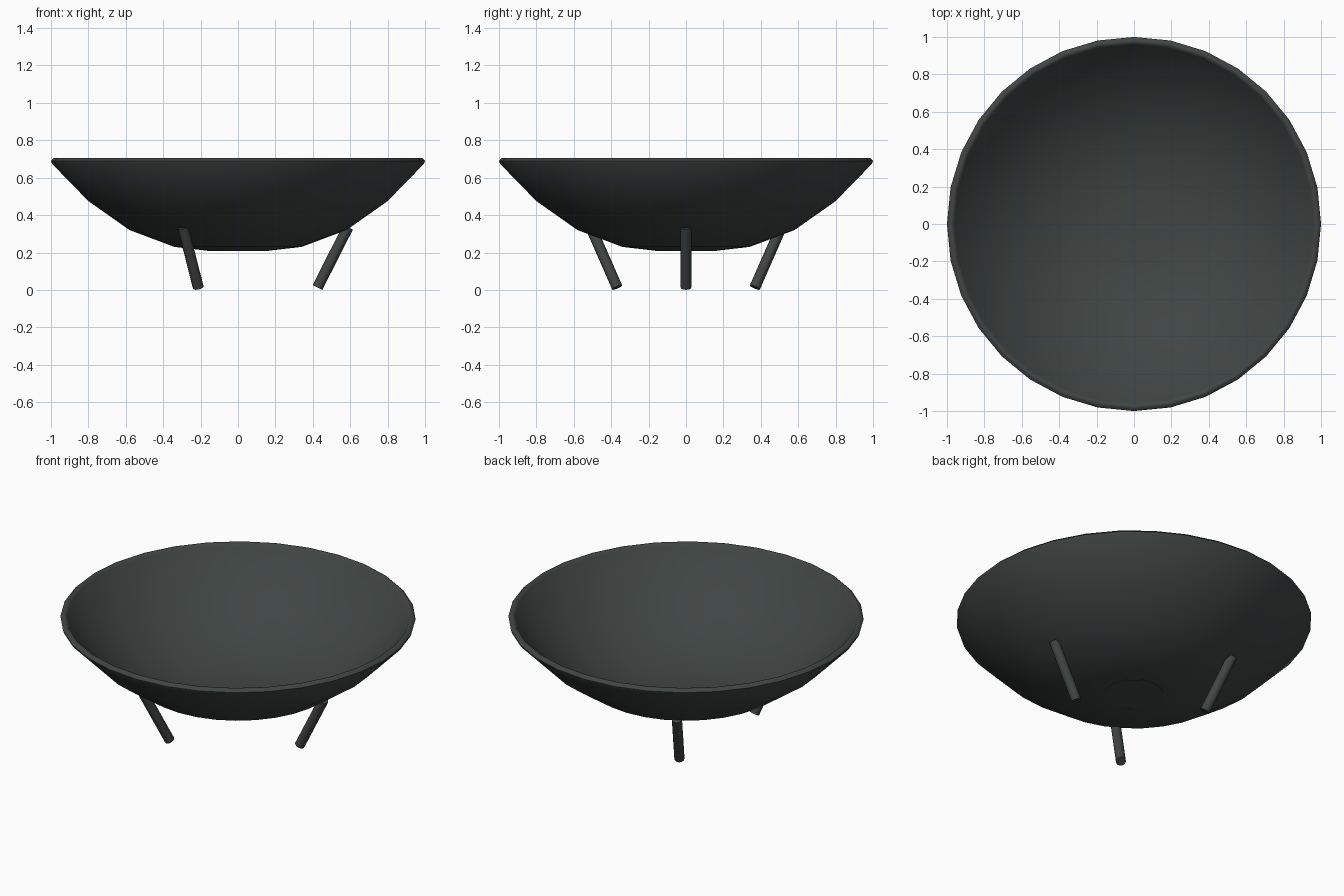
import bpy, bmesh, math
from mathutils import Vector

cube = bpy.data.objects.get("Cube")
if cube:
    bpy.data.objects.remove(cube, do_unlink=True)

# Dark iron, used for every part
iron = bpy.data.materials.new("dark_iron")
iron.use_nodes = True
colour = (0.05, 0.06, 0.058, 1)
iron.diffuse_color = colour
iron.node_tree.nodes["Principled BSDF"].inputs["Base Color"].default_value = colour


def add_object(name, bm, angle):
    bmesh.ops.recalc_face_normals(bm, faces=bm.faces)
    mesh = bpy.data.meshes.new(name)
    bm.to_mesh(mesh)
    bm.free()
    mesh.materials.append(iron)
    obj = bpy.data.objects.new(name, mesh)
    bpy.context.collection.objects.link(obj)
    bpy.ops.object.select_all(action="DESELECT")
    obj.select_set(True)
    bpy.context.view_layer.objects.active = obj
    bpy.ops.object.shade_smooth_by_angle(angle=math.radians(angle))
    return obj


# Bowl: closed shell profile (radius, height), spun around z
profile = [(0, 0.21), (0.165, 0.21), (0.34, 0.23), (0.58, 0.32), (0.8, 0.475),
           (0.995, 0.675), (1, 0.69), (0.985, 0.705), (0.97, 0.705), (0.96, 0.69),
           (0.78, 0.5), (0.565, 0.35), (0.33, 0.262), (0.16, 0.243), (0, 0.24)]
bm = bmesh.new()
verts = [bm.verts.new((r, 0, z)) for r, z in profile]
edges = [bm.edges.new(pair) for pair in zip(verts, verts[1:])]
bmesh.ops.spin(bm, geom=verts + edges, cent=(0, 0, 0), axis=(0, 0, 1),
               angle=math.tau, steps=32, use_merge=True)
bmesh.ops.remove_doubles(bm, verts=bm.verts, dist=0.0005)
bowl = add_object("bowl", bm, 60)

# Base disc: thin plate that shows the seam under the bowl
bm = bmesh.new()
bmesh.ops.create_cone(bm, cap_ends=True, segments=32, radius1=0.165, radius2=0.165, depth=0.006)
bmesh.ops.translate(bm, verts=bm.verts, vec=(0, 0, 0.21))
add_object("base_disc", bm, 30)

# Legs: three splayed rods leaning outward into the bowl
for i, name in enumerate(("left_leg", "back_right_leg", "front_right_leg")):
    turn = math.tau * i / 3
    foot = Vector((0.425 * math.cos(turn), 0.425 * math.sin(turn), 0.0135))
    top = Vector((0.588 * math.cos(turn), 0.588 * math.sin(turn), 0.335))
    axis = top - foot
    bm = bmesh.new()
    bmesh.ops.create_cone(bm, cap_ends=True, segments=12, radius1=0.029,
                          radius2=0.029, depth=axis.length)
    leg = add_object(name, bm, 40)
    leg.location = (foot + top) / 2
    leg.rotation_mode = "QUATERNION"
    leg.rotation_quaternion = axis.to_track_quat("Z", "Y")
